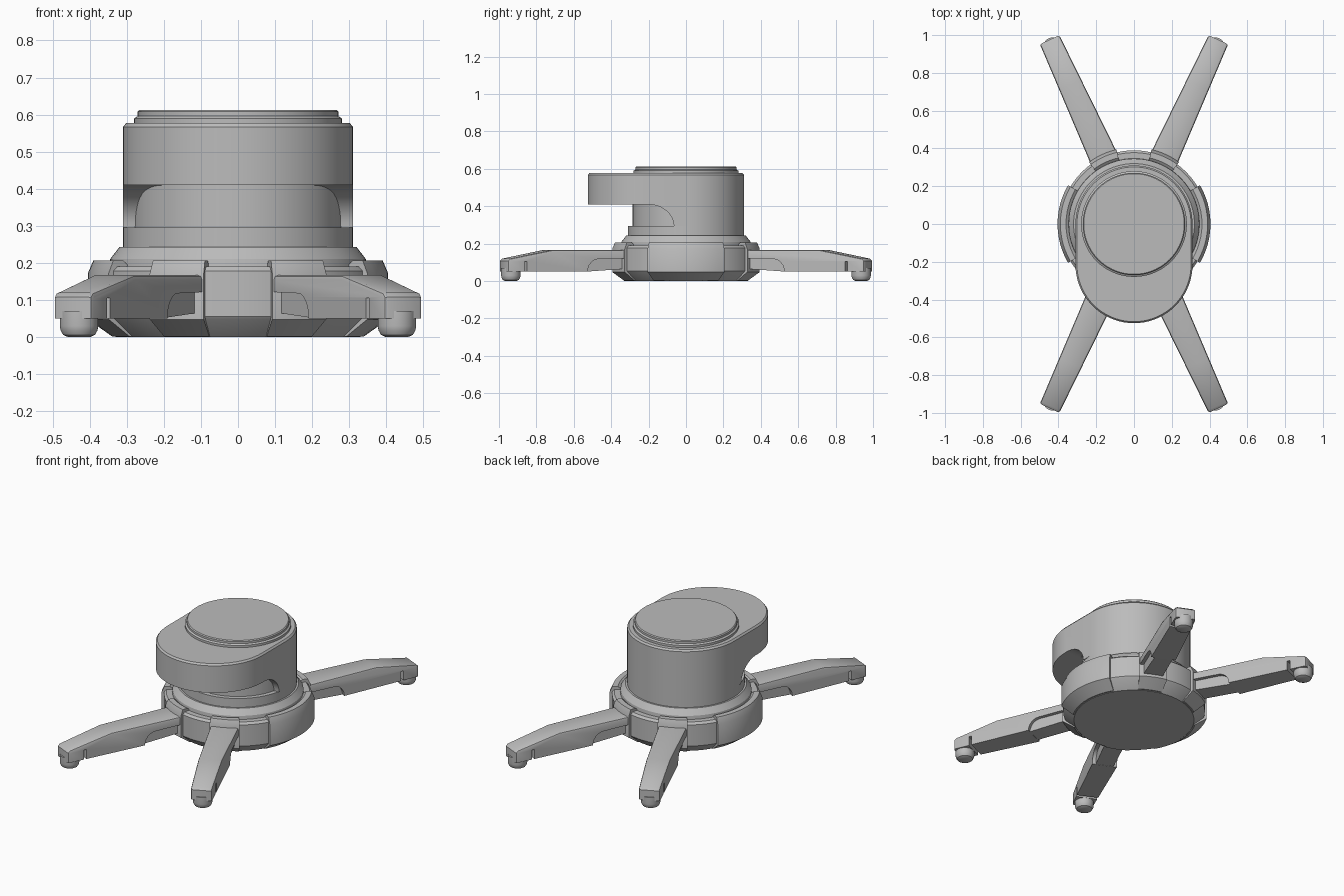
import bpy, bmesh, math
from mathutils import Matrix

if "Cube" in bpy.data.objects:
    bpy.data.objects.remove(bpy.data.objects["Cube"])

grey = bpy.data.materials.new("plain grey")
grey.diffuse_color = (0.5, 0.5, 0.5, 1)
grey.use_nodes = True
grey.node_tree.nodes["Principled BSDF"].inputs["Base Color"].default_value = grey.diffuse_color


def finish(name, bm, smooth=30):
    bmesh.ops.remove_doubles(bm, verts=bm.verts, dist=1e-5)
    bmesh.ops.recalc_face_normals(bm, faces=bm.faces)
    me = bpy.data.meshes.new(name)
    bm.to_mesh(me)
    bm.free()
    me.materials.append(grey)
    ob = bpy.data.objects.new(name, me)
    bpy.context.collection.objects.link(ob)
    activate(ob)
    bpy.ops.object.shade_smooth_by_angle(angle=math.radians(smooth))
    return ob


def activate(ob):
    bpy.ops.object.select_all(action='DESELECT')
    ob.select_set(True)
    bpy.context.view_layer.objects.active = ob


def skin(bm, loops, closed=True):
    """Join successive loops of points with quads and cap both ends."""
    rows = [[bm.verts.new(p) for p in l] for l in loops]
    n = len(rows[0])
    for a, b in zip(rows, rows[1:]):
        for i in range(n):
            j = (i + 1) % n
            bm.faces.new((a[i], a[j], b[j], b[i]))
    bm.faces.new(rows[0][::-1])
    bm.faces.new(rows[-1])


def lathe(name, profile, n=72):
    """Stack of rings, given as (radius, height)."""
    bm = bmesh.new()
    turn = [math.tau * i / n for i in range(n)]
    skin(bm, [[(r * math.cos(a), r * math.sin(a), z) for a in turn] for r, z in profile])
    return finish(name, bm)


def arc_block(name, profile, mid, half, n=12):
    """Closed (radius, height) section swept through part of a turn."""
    bm = bmesh.new()
    angs = [math.radians(mid - half + 2 * half * i / n) for i in range(n + 1)]
    skin(bm, [[(r * math.cos(a), r * math.sin(a), z) for r, z in profile] for a in angs])
    return finish(name, bm)


# Round base with its stepped collar
lathe("base", [(0.33, 0), (0.385, 0.048), (0.39, 0.055), (0.39, 0.178), (0.378, 0.19),
               (0.347, 0.19), (0.345, 0.21), (0.32, 0.243), (0.31, 0.243), (0.31, 0.295)])

# Raised pads around the base: two at the sides, four behind the legs
pad = [(0.30, 0.002), (0.34, 0.002), (0.405, 0.048), (0.405, 0.172),
       (0.39, 0.207), (0.36, 0.207), (0.345, 0.195), (0.30, 0.195)]
LEG = 65.4
for a in (0, 180):
    arc_block("side_pad", pad, a, 30.5)
leg_angles = (LEG, 180 - LEG, 180 + LEG, -LEG)
for a in leg_angles:
    arc_block("leg_pad", pad, a, 11.4, 6)

# Inner column
lathe("inner_column", [(0.285, 0.28), (0.285, 0.50)])


# Housing: rounded slot outline that overhangs the front
def slot(r, z, n=36):
    back = [(r * math.cos(math.pi * i / n), r * math.sin(math.pi * i / n), z) for i in range(n + 1)]
    front = [(-x, -0.215 - y, z) for x, y, z in back]
    return back + front


bm = bmesh.new()
skin(bm, [slot(0.31, 0.295), slot(0.31, 0.567), slot(0.302, 0.577)])
housing = finish("housing", bm)

# Curved undercut below the overhang
arc = [(-0.205 + 0.14 * math.cos(t), 0.295 + 0.115 * math.sin(t))
       for t in (math.pi / 2 * i / 12 for i in range(13))]
outline = [(-0.7, 0.25), (-0.065, 0.25)] + arc + [(-0.7, 0.41)]
bm = bmesh.new()
skin(bm, [[(x, y, z) for y, z in outline] for x in (-0.6, 0.6)])
cutter = finish("undercut_cutter", bm)
cutter.hide_render = True
mod = housing.modifiers.new("undercut", 'BOOLEAN')
mod.operation, mod.solver, mod.object = 'DIFFERENCE', 'EXACT', cutter
activate(housing)
bpy.ops.object.modifier_apply(modifier=mod.name)
bpy.data.objects.remove(cutter)
activate(housing)
bpy.ops.object.shade_smooth_by_angle(angle=math.radians(30))

# Top cap
lathe("top_cap", [(0.28, 0.57), (0.28, 0.59), (0.271, 0.596), (0.271, 0.608), (0.266, 0.613)])


# Legs: side outline (distance, height), tapering in width
def half_width(r):
    return 0.076 - 0.019 * (r - 0.38) / 0.69


def prism(bm, outline, scale):
    skin(bm, [[(r, s * scale * half_width(r), z) for r, z in outline] for s in (-1, 1)])


curve = [(0.545 + 0.065 * math.cos(t), 0.05 + 0.068 * math.sin(t))
         for t in (math.pi / 2 * i / 6 for i in range(7))]
leg_outline = ([(0.37, 0.167), (0.81, 0.167), (1.06, 0.12), (1.073, 0.108), (1.073, 0.05),
                (0.978, 0.05), (0.978, 0.105), (0.962, 0.105), (0.962, 0.05)]
               + curve + [(0.37, 0.122)])
web_outline = [(0.37, 0.14), (0.66, 0.14), (0.66, 0.051), (0.60, 0.051), (0.37, 0.066)]
foot_rings = [(0.03, 0), (0.043, 0.006), (0.05, 0.018), (0.052, 0.03), (0.052, 0.07)]

for a in leg_angles:
    spin = Matrix.Rotation(math.radians(a), 4, 'Z')
    bm = bmesh.new()
    prism(bm, leg_outline, 1)
    # soften the upper long edges and the tip corners
    edges = [e for e in bm.edges
             if len({v.co.y > 0 for v in e.verts}) == 1
             and (all(v.co.z > 0.107 and (v.co.z > 0.15 or v.co.x > 1.0) for v in e.verts)
                  or all(v.co.x > 1.07 for v in e.verts))]
    bmesh.ops.bevel(bm, geom=edges, offset=0.012, segments=2, profile=0.5, affect='EDGES')
    finish("leg", bm).matrix_world = spin

    bm = bmesh.new()
    prism(bm, web_outline, 0.72)
    finish("leg_web", bm).matrix_world = spin

    foot = lathe("foot", foot_rings, 24)
    foot.matrix_world = spin @ Matrix.Translation((1.03, 0, 0))
